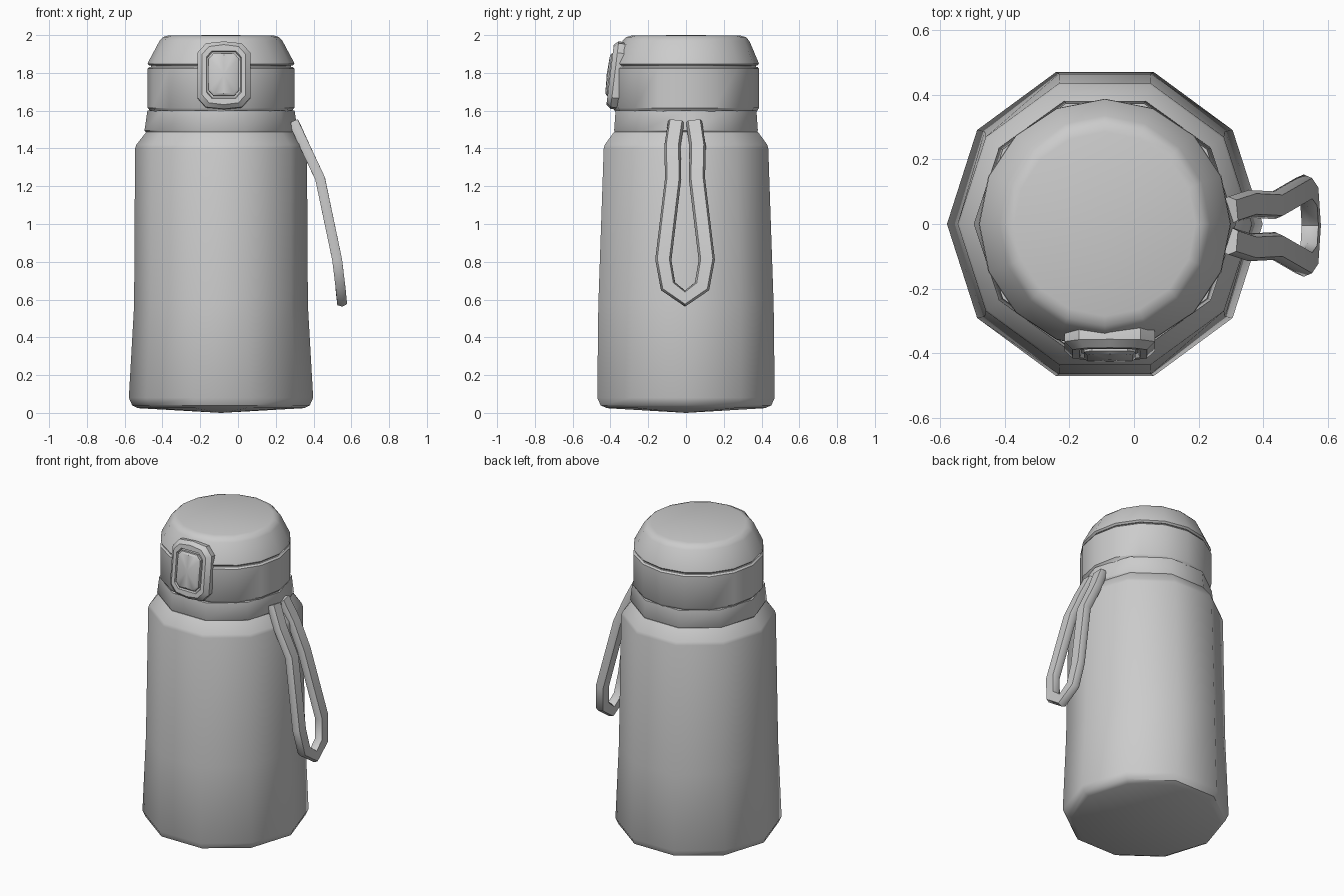
import bpy, bmesh, math
from mathutils import Vector, Matrix

if "Cube" in bpy.data.objects:
    bpy.data.objects.remove(bpy.data.objects["Cube"])

AXIS_X = -0.09  # bottle axis


def loft(name, rings, closed=False, angle=40):
    """Skin a list of rings; a ring of one point makes a pole."""
    bm = bmesh.new()
    vr = [[bm.verts.new(p) for p in r] for r in rings]
    pairs = list(zip(vr, vr[1:]))
    for a, b in pairs:
        n = max(len(a), len(b))
        for i in range(n):
            j = (i + 1) % n
            if len(a) == 1:
                bm.faces.new((a[0], b[i], b[j]))
            elif len(b) == 1:
                bm.faces.new((a[i], a[j], b[0]))
            else:
                bm.faces.new((a[i], a[j], b[j], b[i]))
    for r in (vr[0], vr[-1]):
        if len(r) > 2:
            bm.faces.new(r)
    bmesh.ops.recalc_face_normals(bm, faces=bm.faces)
    me = bpy.data.meshes.new(name)
    bm.to_mesh(me)
    bm.free()
    me.shade_smooth()
    me.set_sharp_from_angle(angle=math.radians(angle))
    ob = bpy.data.objects.new(name, me)
    bpy.context.collection.objects.link(ob)
    return ob


def turned(name, profile, sides):
    """Profile of (x radius, y radius, z) around the bottle axis."""
    rings = []
    for rx, ry, z in profile:
        if rx == 0:
            rings.append([(AXIS_X, 0, z)])
        else:
            rings.append([(AXIS_X + rx * math.cos(2 * math.pi * i / sides),
                           ry * math.sin(2 * math.pi * i / sides), z)
                          for i in range(sides)])
    return loft(name, rings)


# Ten-sided body and neck band
turned("bottle_body", [(0, 0, 0), (.44, .44, .025), (.47, .475, .04), (.488, .494, .08),
                       (.46, .488, .57), (.455, .458, 1.40), (.448, .452, 1.42),
                       (.395, .40, 1.488), (.37, .37, 1.49)], 10)
turned("neck_band", [(.395, .395, 1.485), (.405, .40, 1.495), (.39, .392, 1.60), (.36, .36, 1.602)], 10)

# Sixteen-sided lid: base, dark seam, cap
turned("lid_base", [(.375, .375, 1.595), (.38, .38, 1.605), (.39, .387, 1.615),
                    (.39, .387, 1.822), (.38, .378, 1.832)], 16)
turned("lid_seam", [(.37, .37, 1.82), (.37, .37, 1.86)], 16)
turned("lid_cap", [(.378, .376, 1.838), (.388, .386, 1.848), (.384, .382, 1.86),
                   (.325, .335, 1.97), (.305, .315, 1.99), (.28, .285, 1.998), (0, 0, 2.0)], 16)

# Latch, tilted back along the lid
TILT = Matrix.Translation((-.075, -.37, 1.787)) @ Matrix.Rotation(math.radians(-7), 4, 'X')


def plate_ring(w, h, out, peak=0.0):
    cx, cz = w * .32, w * .36
    pts = [(w, h - cz), (w - cx, h), (0, h + peak), (cx - w, h), (-w, h - cz)]
    pts += [(x, -z) for x, z in reversed(pts)]
    return [TILT @ Vector((x, -out, z)) for x, z in pts]


loft("latch_frame", [plate_ring(.132, .163, -.05, .01), plate_ring(.14, .17, -.02, .01),
                     plate_ring(.14, .17, .008, .01), plate_ring(.115, .15, .032, .01),
                     plate_ring(.093, .127, .032), plate_ring(.088, .122, .018)], angle=35)
loft("latch_button", [plate_ring(.08, .113, .0), plate_ring(.08, .113, .036),
                      plate_ring(.07, .102, .045), [TILT @ Vector((0, -.05, 0))]], angle=35)

# Carry strap: flat loop swept down one leg and mirrored up the other
leg = [Vector(p) for p in ((.295, .042, 1.54), (.355, .062, 1.41), (.435, .058, 1.24),
                           (.525, .110, .81), (.542, .085, .67))]
path = leg + [Vector((.548, -.005, .605))] + [Vector((p.x, -p.y - .01, p.z)) for p in reversed(leg)]
outward = [(1, .75), (1, .65), (1, .35), (1, .17), (1, .12), (1, .12)]
outward += outward[-2::-1]
section = [(.043, 0), (.032, .026), (-.032, .026), (-.043, 0), (-.032, -.026), (.032, -.026)]
rings = []
for i, p in enumerate(path):
    t = (path[min(i + 1, len(path) - 1)] - path[max(i - 1, 0)]).normalized()
    n = Vector((outward[i][0], 0, outward[i][1]))
    n = (n - t * n.dot(t)).normalized()
    s = t.cross(n)
    rings.append([p + s * a + n * b for a, b in section])
loft("carry_strap", rings, angle=50)
